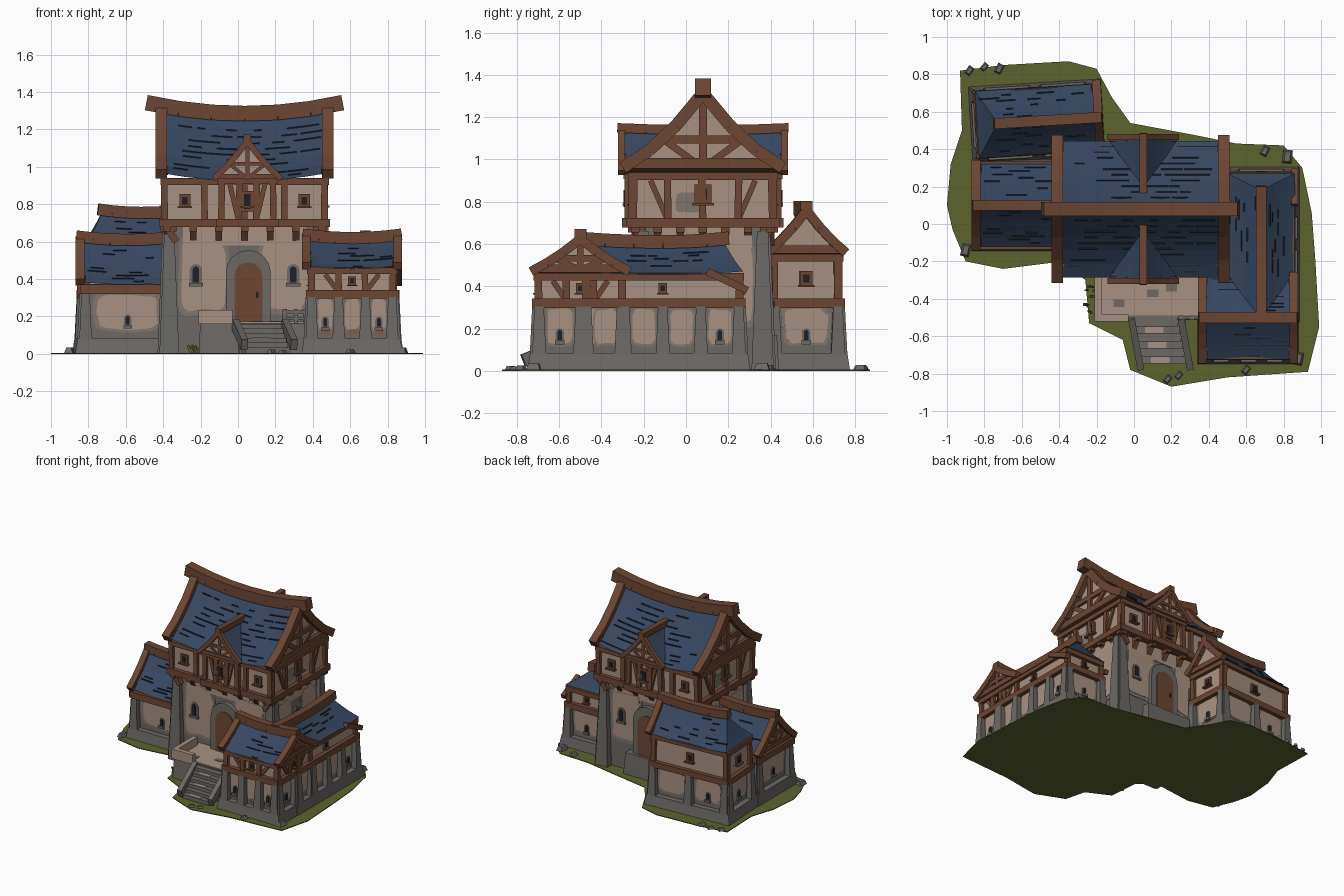
import bpy, bmesh, math, random
from mathutils import Matrix, Vector

random.seed(4)
cube = bpy.data.objects.get("Cube")
if cube:
    bpy.data.objects.remove(cube)


def material(name, *rgb):
    col = [(c / 255 / 12.92 if c < 11 else ((c / 255 + .055) / 1.055) ** 2.4) for c in rgb] + [1]
    m = bpy.data.materials.new(name)
    m.use_nodes = True
    m.diffuse_color = col
    m.node_tree.nodes["Principled BSDF"].inputs["Base Color"].default_value = col
    return m


STONE = material("grey stone", 108, 105, 101)
PLASTER = material("plaster", 168, 145, 130)
WORN = material("weathered plaster", 128, 117, 109)
WOOD = material("timber brown", 108, 70, 51)
ROOF = material("slate blue", 54, 71, 96)
DARK = material("dark gaps", 30, 32, 40)
BRICK = material("brick", 132, 90, 66)
GRASS = material("grass green", 92, 99, 45)
parts = {}
T, R = Matrix.Translation, Matrix.Rotation
GROUND = .003


# --- geometry helpers: everything with the same part name joins one object ---
def add(part, frame, verts, faces, mat):
    bm, mats = parts.setdefault(part, (bmesh.new(), []))
    vs = [bm.verts.new(frame @ Vector(v)) for v in verts]
    for i, f in enumerate(faces):
        m = mat[i] if isinstance(mat, list) else mat
        if m not in mats:
            mats.append(m)
        bm.faces.new([vs[j] for j in f]).material_index = mats.index(m)


def box(part, frame, lo, hi, mat, taper=0):
    vs = [(x + (taper if i == 0 else -taper) * k, y + (taper if j == 0 else -taper) * k, z)
          for k, z in enumerate((lo[2], hi[2])) for j, y in enumerate((lo[1], hi[1]))
          for i, x in enumerate((lo[0], hi[0]))]
    add(part, frame, vs, [(0, 2, 3, 1), (4, 5, 7, 6), (0, 1, 5, 4), (2, 6, 7, 3), (0, 4, 6, 2), (1, 3, 7, 5)], mat)


def beam(part, frame, p, q, w, mat=WOOD, h=None):
    p, q = Vector(p), Vector(q)
    a, h = (q - p).length / 2, (h or w) / 2
    m = frame @ T((p + q) / 2) @ (q - p).to_track_quat('X', 'Z').to_matrix().to_4x4()
    box(part, m, (-a, -w / 2, -h), (a, w / 2, h), mat)


def prism(part, frame, lower, upper, mat):
    n = len(lower)
    add(part, frame, lower + upper,
        [range(n), range(n, 2 * n)] + [(i, (i + 1) % n, (i + 1) % n + n, i + n) for i in range(n)], mat)


def plate(part, frame, pts, back, front, mat):
    """Extrude an x-z outline outward (local -y)."""
    prism(part, frame, [(x, -back, z) for x, z in pts], [(x, -front, z) for x, z in pts], mat)


def arch(part, frame, x, z0, z1, r, d, mat):
    pts = [(x - r, z0), (x + r, z0)]
    pts += [(x + r * math.cos(a), z1 - r + r * math.sin(a)) for a in (math.pi * i / 8 for i in range(9))]
    plate(part, frame, pts, -.01, d, mat)


def patch(part, frame, x, z, rx, rz, layers=((1, .003, WORN), (.87, .006, PLASTER))):
    """Ragged plaster area with a weathered rim."""
    shape = []
    for i in range(20):
        c, s = math.cos(math.pi * i / 10), math.sin(math.pi * i / 10)
        k = random.uniform(.88, 1)
        shape.append((math.copysign(abs(c) ** .4, c) * k, math.copysign(abs(s) ** .4, s) * k))
    for grow, d, mat in layers:
        plate(part, frame, [(x + rx * a * grow, z + rz * b * grow) for a, b in shape], -.003, d, mat)


def stone_window(part, f, x, z, s=1):
    arch(part, f, x, z, z + .11 * s, .033 * s, .012, STONE)
    arch(part, f, x, z + .012, z + .097 * s, .017 * s, .017, DARK)
    box(part, f, (x - .038 * s, -.022, z - .01), (x + .038 * s, .01, z + .008), STONE)


def wood_window(part, f, x, z, s=.03):
    box(part, f, (x - s, -.014, z - s), (x + s, .01, z + s * 1.3), WOOD)
    box(part, f, (x - s * .5, -.019, z - s * .5), (x + s * .5, 0, z + s * .8), DARK)
    box(part, f, (x - s * 1.3, -.03, z - s * 1.2), (x + s * 1.3, 0, z - s * .9), WOOD)


def sides(frame, hx, hy):
    for k in range(4):
        yield k, frame @ R(math.pi / 2 * k, 4, 'Z') @ T((0, -(hy, hx)[k % 2], 0)), (hx, hy)[k % 2]


def timber_wall(part, f, half, z0, z1, n, windows=()):
    beam(part, f, (-half - .028, -.01, z0), (half + .028, -.01, z0), .045)
    beam(part, f, (-half - .02, -.008, z1), (half + .02, -.008, z1), .035)
    step = 2 * half / n
    for i in range(n + 1):
        x = -half + step * i
        beam(part, f, (x, -.004, z0), (x + random.uniform(-.006, .006), -.004, z1), .034)
        if i < n and i in windows:
            wood_window(part, f, x + step / 2, (z0 + z1) / 2 + .005, min(.03, (z1 - z0) * .17))
        elif n > 1 and (i in (0, n - 1) or i < n and windows):
            a, b = (x, x + step) if i >= n / 2 else (x + step, x)
            beam(part, f, (a, 0, z0 + .01), ((a + b) / 2, 0, z1 - .02), .026)


def stone_wall(part, f, half, top, n, windows):
    step = 2 * half / n
    for i in range(n + 1):
        x = -half + step * i
        box(part, f, (x - .034, -.045, .06), (x + .034, .03, top - .015), STONE, .012)
        if i < n:
            patch(part, f, x + step / 2, top / 2 + .05, step * .5 - .025, top / 2 - .06)
            if i in windows:
                stone_window(part, f, x + step / 2, top * .42, .6)
            if n == 3:
                plate(part, f, [(x + .05, .11), (x + step - .05, .105), (x + step - .04, .135), (x + .06, .13)], 0, .008, BRICK)


def roof(name, frame, hx, hy, eave, ridge, hip=0, sag=.015, over=.03, size=.042, trim=(-1, 1), marks=22,
         curve=.25, framed=True, foot=1.04):
    def at(u, t, lift=0.0):
        a = abs(t)
        return Vector((u * hx - hip * max(u, 0) * (1 - a), hy * t,
                       ridge - (ridge - eave) * ((1 + curve) * a - curve * a * a) + sag * u * u + lift))
    nu, nt = 8, 10
    verts = [at(i / nu * 2 - 1, j / nt * 2 - 1) for i in range(nu + 1) for j in range(nt + 1)]
    w = nt + 1
    faces = [(i * w + j, i * w + j + 1, i * w + w + j + 1, i * w + w + j) for i in range(nu) for j in range(nt)]
    mats = [ROOF] * len(faces)
    for i in range(nu):
        faces.append((i * w, i * w + w, i * w + w + nt, i * w + nt))
        mats.append(WOOD)
    for e, m in ((0, PLASTER), (nu * w, ROOF if hip else PLASTER)):
        for j in range(nt // 2):
            ring = [e + j, e + j + 1, e + nt - j - 1, e + nt - j]
            faces.append(ring if ring[1] != ring[2] else [ring[0], ring[1], ring[3]])
            mats.append(m)
    add(name + "_roof", frame, verts, faces, mats)
    # ridge beam, bargeboards and gable framing
    part = name + "_roof_timber"
    end = 1 + over / hx
    for i in range(6):
        a, b = (end * (k / 3 - 1) for k in (i, i + 1))
        beam(part, frame, at(a, 0, .015), at(b, 0, .015), size * 1.35, h=size * 1.5)
    for u in trim:
        if hip and u > 0:
            continue
        out = Vector((u * .01, 0, 0))
        for s in (-1, 1):
            for t0, t1 in ((0, .35), (.35, .7), (.7, foot)):
                beam(part, frame, at(u, t0 * s, .004) + out, at(u, t1 * s, .004) + out, size * 1.1, h=size * 1.05)
        beam(part, frame, at(u, -.97, .01), at(u, .97, .01), size * .9)
        if not framed:
            continue
        for s in (-1, 1):
            low = at(u, .1 * s)
            low.z = eave + .02 + sag
            beam(part, frame, low, at(u, .5 * s, -.01), size * .6)
        beam(part, frame, at(u, -.52), at(u, .52), size * .7)
        base = at(u, 0)
        base.z = eave + sag
        beam(part, frame, base, at(u, 0), size * .7)
    # dark gaps between slate courses
    for _ in range(marks):
        u, s = random.uniform(-.88, .72), random.choice((-1, 1))
        t = random.randint(2, 11) / 12 * s
        beam(name + "_slate_gaps", frame, at(u, t, .002), at(u + random.uniform(.04, .13) / hx, t, .002), .007, DARK, .006)


def wing(name, frame, hx, hy, mid, eave, ridge, nx, ny, bays, windows=(), hip=0, trim=(-1, 1), framed=True):
    box(name + "_walls", frame, (-hx, -hy, GROUND), (hx, hy, mid), STONE)
    box(name + "_walls", frame, (-hx, -hy, mid), (hx, hy, eave + .005), PLASTER)
    box(name + "_plinth", frame, (-hx - .055, -hy - .055, GROUND), (hx + .055, hy + .055, .085), STONE, .012)
    for k, f, half in sides(frame, hx, hy):
        n = ny if k % 2 else nx
        stone_wall(name + "_stonework", f, half, mid, n, (0,) if n == 1 else windows)
        if eave - mid > .05:
            timber_wall(name + "_timber", f, half, mid, eave - .01, bays, (bays // 2,))
        else:
            beam(name + "_timber", f, (-half - .03, -.02, mid), (half + .03, -.02, mid), .05)
    roof(name, frame, hx + .02, hy + .03, eave, ridge, hip, trim=trim, framed=framed)


# --- ground ---
outline = [(-.97, -.03), (-1, .1), (-.98, .32), (-.92, .5), (-.93, .82), (-.7, .85), (-.35, .87), (-.2, .83), (-.12, .68),
           (-.02, .54), (.3, .48), (.55, .43), (.8, .42), (.9, .3), (.95, .06), (.97, -.2), (.99, -.55), (.93, -.79),
           (.5, -.82), (.2, -.87), (-.02, -.78), (-.06, -.62), (-.24, -.53), (-.26, -.3), (-.38, -.2), (-.7, -.24), (-.9, -.2)]
prism("grass_ground", Matrix(), [(x, y, 0) for x, y in outline], [(x, y, .006) for x, y in outline], GRASS)
for x, y in ((-.88, .82), (-.8, .84), (-.72, .83), (.18, -.83), (.24, -.81), (.7, .39), (.82, .36), (.88, -.72), (-.9, -.14), (.6, -.78)):
    s = random.uniform(.02, .038)
    box("edge_rocks", T((x, y, 0)) @ R(s * 40, 4, 'Z'), (-s, -s * .7, GROUND), (s, s * .7, s), STONE, s * .3)

# --- main block: stone lower floor ---
main = T((.035, .08, 0))
box("main_lower_walls", main, (-.41, -.29, GROUND), (.41, .29, .7), STONE)
for k, f, half in sides(main, .41, .29):
    for s in (-1, 1):
        box("main_buttresses", f, (s * half - .055, -.045, GROUND), (s * half + .055, .06, .66), STONE, .026)
        patch("main_plaster", f, s * half * .53, .42, half * .36, .23)
        if k % 2 == 0:
            stone_window("main_windows", f, s * .26, .37)
    box("main_plaster", f, (-half * .8, -.004, .58), (half * .8, 0, .7), PLASTER)
    if k % 2 == 0:
        x = .02 if k == 0 else -.02
        arch("door_surround", f, x, .17, .555, .12, .035, STONE)
        arch("door", f, x, .17, .49, .075, .042, WOOD)
        box("door_handle", f, (x + .04, -.048, .3), (x + .055, -.03, .33), DARK)
    else:
        stone_window("main_windows", f, 0, .4)
box("back_step", main, (-.2, .28, GROUND), (.2, .36, .17), STONE, .01)

# --- main block: jettied timber floor and roof ---
box("main_upper_walls", main, (-.425, -.33, .69), (.425, .33, .94), PLASTER)
for k, f, half in sides(main, .425, .33):
    timber_wall("main_upper_timber", f, half, .7, .92, 4, (0, 3) if k % 2 == 0 else ())
    for i in range(7):
        x = half * (i / 3 - 1) * .97
        beam("jetty_brackets", f, (x, .06, .6), (x, 0, .69), .036)
        box("jetty_brackets", f, (x - .02, -.025, .655), (x + .02, .06, .69), WOOD)
    if k % 2:
        patch("main_upper_wear", f, -.07, .795, .06, .05, ((1, .003, WORN),))
        wood_window("main_upper_windows", f, 0, .83, .04)
roof("main", main, .435, .365, .925, 1.27, sag=.04, over=.09, size=.055, marks=110, curve=.42)

# --- dormers on both slopes ---
dormer = T((.05, .08, 0))
box("dormer_walls", dormer, (-.14, -.35, .7), (.14, .35, .95), PLASTER)
roof("dormer", dormer @ R(math.pi / 2, 4, 'Z'), .375, .18, .925, 1.125, sag=.008, over=.03, size=.03, marks=0, foot=1)
for k, f, half in sides(dormer, .14, .35):
    if k % 2 == 0:
        timber_wall("dormer_timber", f, half, .7, .925, 3, (1,))
        box("dormer_window", f, (-.033, -.02, .76), (.033, 0, .87), WOOD)
        box("dormer_window", f, (-.018, -.026, .775), (.018, 0, .855), DARK)

# --- wings ---
wing("left_wing", T((-.59, .1, 0)), .225, .19, .345, .37, .595, 1, 1, 1, trim=(-1,))
wing("right_front_wing", T((.61, -.5, 0)), .215, .195, .32, .455, .605, 3, 2, 3, (0, 2))
wing("right_long_wing", T((.68, -.11, 0)) @ R(math.pi / 2, 4, 'Z'), .36, .15, .32, .455, .595, 4, 1, 1, (3,),
     hip=.09, trim=())
for x in (.5, .86):
    beam("right_long_wing_eave_brace", Matrix(), (x, .1, .47), (x, .29, .38), .035)
wing("back_wing", T((-.52, .55, 0)) @ R(math.pi + .06, 4, 'Z'), .3, .15, .32, .545, .74, 2, 1, 1, (1,),
     hip=.11, framed=False)

# --- porch and stairs ---
F = Matrix()
box("porch", F, (-.21, -.51, GROUND), (.37, -.2, .165), STONE, .008)
box("porch_floor", F, (-.19, -.49, .16), (.36, -.2, .172), PLASTER)
for x in (-.08, .1, .2):
    box("porch_slabs", F, (x - .03, -.42 + x * .3, .165), (x + .03, -.38 + x * .3, .176), STONE)
box("porch_wall", F, (-.21, -.52, .16), (-.03, -.485, .235), PLASTER)
box("porch_wall", F, (-.21, -.51, .16), (-.175, -.25, .235), PLASTER)
for z in (.19, .225):
    beam("porch_rail", F, (.25, -.5, z), (.37, -.5, z), .016, STONE)
for x in (.25, .31, .36):
    beam("porch_rail", F, (x, -.5, .16), (x, -.5, .24), .022, STONE)
for i in range(6):
    y, x = -.54 - i * .04, i * .008
    box("stair_steps", F, (x, y - .008, GROUND), (x + .235, -.5, .16 - i * .025), STONE)
    if i % 2:
        box("worn_treads", F, (x + .05, y - .004, .155 - i * .025), (x + .15, y + .03, .163 - i * .025), PLASTER)
for x in (-.015, .25):
    beam("stair_cheeks", F, (x, -.5, .16), (x + .05, -.77, .048), .036, STONE, .06)

# --- grass tufts by the porch ---
for i in range(12):
    x, y = -.235 + random.uniform(-.02, .02), -.4 + random.uniform(-.08, .08)
    beam("grass_tufts", F, (x, y, GROUND), (x + random.uniform(-.03, .03), y, random.uniform(.03, .05)), .01, GRASS)

# --- build the objects ---
for name, (bm, mats) in parts.items():
    bmesh.ops.recalc_face_normals(bm, faces=bm.faces)
    me = bpy.data.meshes.new(name)
    bm.to_mesh(me)
    bm.free()
    for m in mats:
        me.materials.append(m)
    bpy.context.collection.objects.link(bpy.data.objects.new(name, me))
